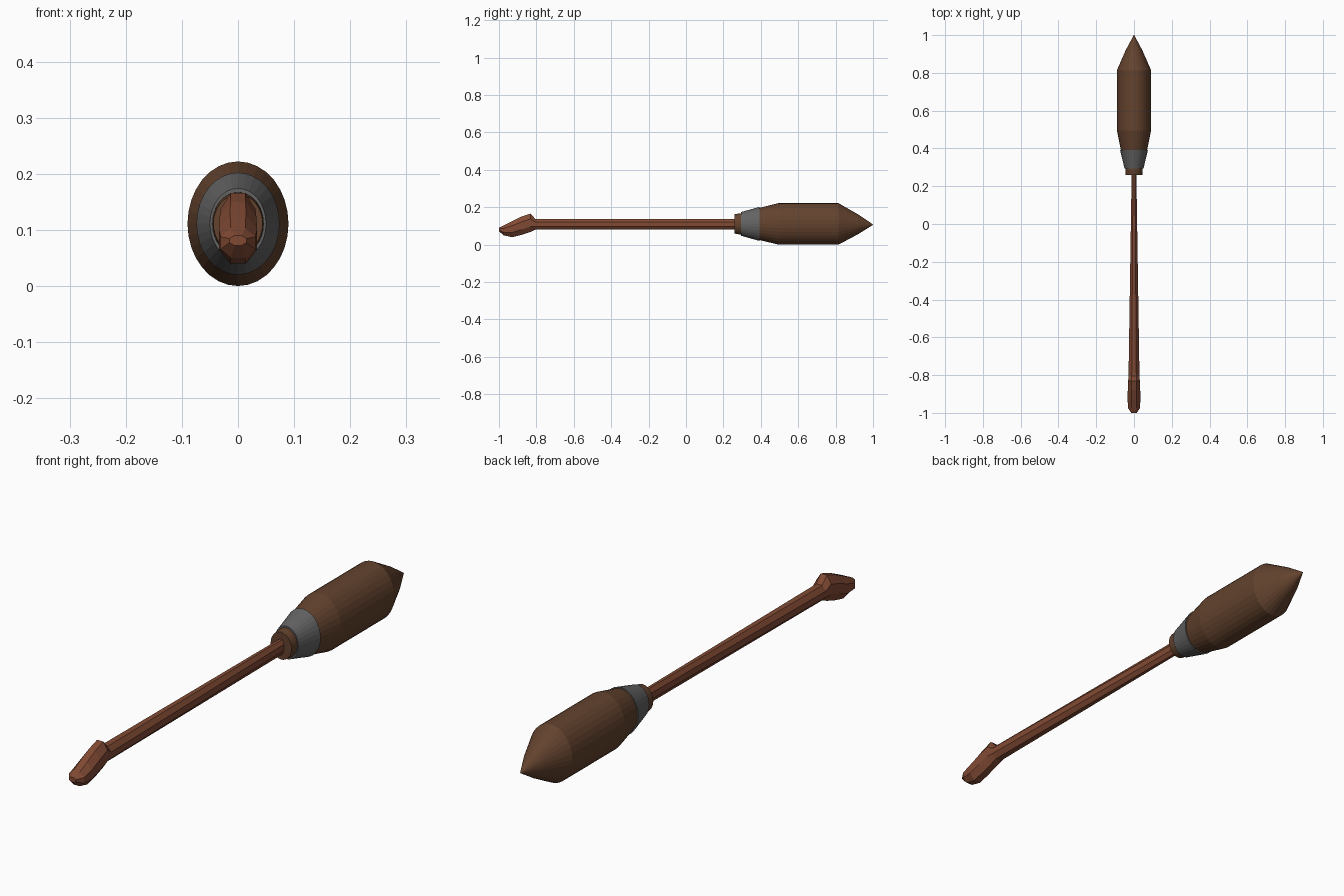
import bpy, bmesh, math

if "Cube" in bpy.data.objects:
    bpy.data.objects.remove(bpy.data.objects["Cube"])


def material(name, rgb):
    m = bpy.data.materials.new(name)
    m.diffuse_color = (*rgb, 1)
    m.use_nodes = True
    m.node_tree.nodes["Principled BSDF"].inputs["Base Color"].default_value = m.diffuse_color
    return m


def loft(name, sections, sides, mat, turn=0.0):
    """Skin elliptical rings (y, centre z, half width, half height) along y."""
    bm = bmesh.new()
    rings = []
    for y, z, rx, rz in sections:
        angles = [2 * math.pi * (i + turn) / sides for i in range(sides)]
        rings.append([bm.verts.new((rx * math.cos(a), y, z + rz * math.sin(a)))
                      for a in angles])
    for a, b in zip(rings, rings[1:]):
        for i in range(sides):
            j = (i + 1) % sides
            bm.faces.new((a[i], a[j], b[j], b[i]))
    bm.faces.new(rings[0])
    bm.faces.new(rings[-1])
    bmesh.ops.recalc_face_normals(bm, faces=bm.faces)
    me = bpy.data.meshes.new(name)
    bm.to_mesh(me)
    bm.free()
    me.materials.append(mat)
    ob = bpy.data.objects.new(name, me)
    bpy.context.collection.objects.link(ob)
    return ob


red_wood = material("red wood", (0.22, 0.068, 0.034))
straw = material("brown bristle", (0.125, 0.055, 0.027))
metal = material("grey metal", (0.125, 0.125, 0.125))

# Octagonal handle with a drooping hooked grip (top and bottom heights per ring)
handle = [
    (0.30, 0.137, 0.080, 0.012), (-0.805, 0.137, 0.080, 0.029),
    (-0.832, 0.166, 0.068, 0.031), (-0.88, 0.150, 0.052, 0.033),
    (-0.93, 0.126, 0.040, 0.034), (-0.975, 0.103, 0.050, 0.031),
    (-1.0, 0.090, 0.072, 0.015),
]
k = 1 / math.cos(math.pi / 8)
loft("handle", [(y, (t + b) / 2, rx * k, (t - b) / 2 * k) for y, t, b, rx in handle],
     8, red_wood, 0.5)

# Collar where the bristles gather round the handle
ZC = 0.111
loft("bristle_collar", [(0.26, ZC, 0.044, 0.052), (0.285, ZC, 0.046, 0.056),
                        (0.31, ZC, 0.046, 0.056)], 32, straw)

# Metal binding band
loft("binding_band", [(0.293, ZC, 0.050, 0.063), (0.393, ZC, 0.074, 0.091)], 32, metal)

# Bristle head with pointed end
loft("bristle_head", [(0.385, ZC, 0.068, 0.084), (0.495, ZC, 0.09, 0.111),
                      (0.815, ZC, 0.09, 0.111), (0.92, 0.109, 0.044, 0.053),
                      (1.0, 0.107, 0.001, 0.001)], 32, straw)
